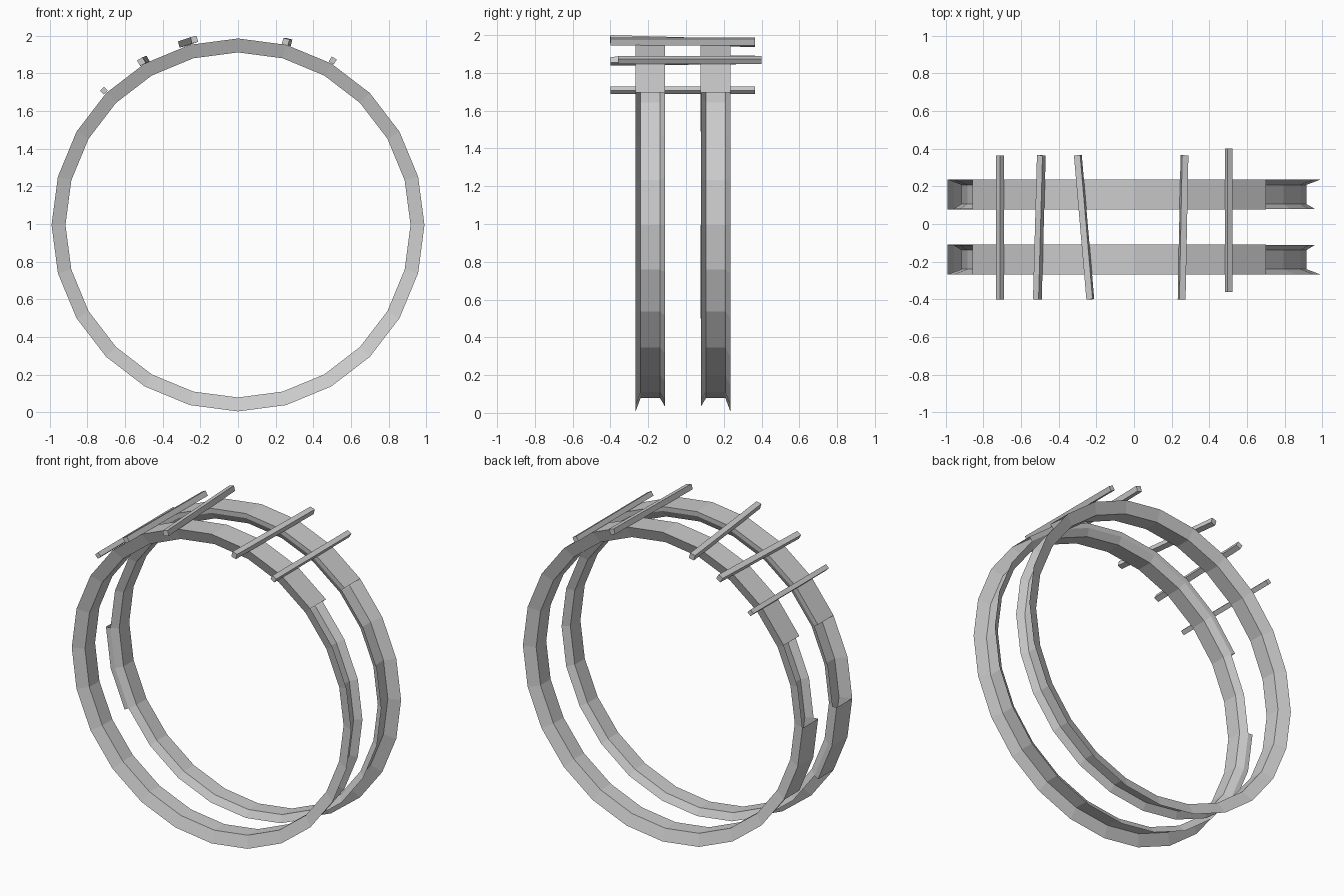
import bpy, bmesh, math
from mathutils import Vector, Matrix

if "Cube" in bpy.data.objects:
    bpy.data.objects.remove(bpy.data.objects["Cube"], do_unlink=True)

SIDES = 24
CENTRE_Z = 0.995
MID_Y = -0.016          # plane halfway between the rings
RIM, FLOOR, LOW_RIM = 0.99, 0.916, 0.96

grey = bpy.data.materials.new("plain grey")
grey.use_nodes = True
COLOUR = (0.6, 0.6, 0.6, 1)
grey.diffuse_color = COLOUR
grey.node_tree.nodes["Principled BSDF"].inputs["Base Color"].default_value = COLOUR


def finish(name, bm):
    bmesh.ops.recalc_face_normals(bm, faces=bm.faces)
    mesh = bpy.data.meshes.new(name)
    bm.to_mesh(mesh)
    bm.free()
    mesh.materials.append(grey)
    obj = bpy.data.objects.new(name, mesh)
    bpy.context.collection.objects.link(obj)
    return obj


def sweep(name, profile, side, first, last):
    """Sweep (offset, radius) points round the ring; steps count clockwise from the top."""
    bm = bmesh.new()
    closed = last - first == SIDES
    rows = []
    for step in range(first, last if closed else last + 1):
        a = step * math.tau / SIDES
        rows.append([bm.verts.new((r * math.sin(a), MID_Y + side * y,
                                   CENTRE_Z + r * math.cos(a))) for y, r in profile])
    if closed:
        rows.append(rows[0])
    for row, nxt in zip(rows, rows[1:]):
        for i in range(len(profile) - 1):
            bm.faces.new((row[i], row[i + 1], nxt[i + 1], nxt[i]))
    return finish(name, bm)


# Open channel rings, with covers over the top and over one flank
channel = [(0.252, RIM), (0.224, FLOOR), (0.122, FLOOR), (0.096, LOW_RIM)]
cover = [(0.252, RIM), (0.094, RIM), (0.096, LOW_RIM)]
for label, side in (("front", -1), ("back", 1)):
    sweep(label + "_channel_ring", channel, side, 0, SIDES)
    sweep(label + "_top_cover", cover, side, -4, 3)
    sweep(label + "_flank_cover", cover, side, -8, -6)


# Loose slats lying across both rings
def slat(name, start, end, width):
    start, end = Vector(start), Vector(end)
    along = (end - start).normalized()
    mid = (start + end) / 2
    out = Vector((mid.x, 0, mid.z - CENTRE_Z))
    across = along.cross(out).normalized()
    up = across.cross(along)
    turn = Matrix((across, along, up)).transposed().to_4x4()
    size = Matrix.Diagonal((width, (end - start).length, width, 1))
    bm = bmesh.new()
    bmesh.ops.create_cube(bm, size=1, matrix=Matrix.Translation(mid) @ turn @ size)
    finish(name, bm)


slat("slat_1", (-0.712, -0.4, 1.708), (-0.712, 0.365, 1.708), 0.029)
slat("slat_2", (-0.513, -0.4, 1.862), (-0.492, 0.365, 1.87), 0.034)
slat("slat_3", (-0.232, -0.4, 1.979), (-0.298, 0.365, 1.957), 0.034)
slat("slat_4", (0.253, -0.4, 1.967), (0.268, 0.365, 1.967), 0.034)
slat("slat_5", (0.503, -0.36, 1.868), (0.503, 0.4, 1.868), 0.031)
